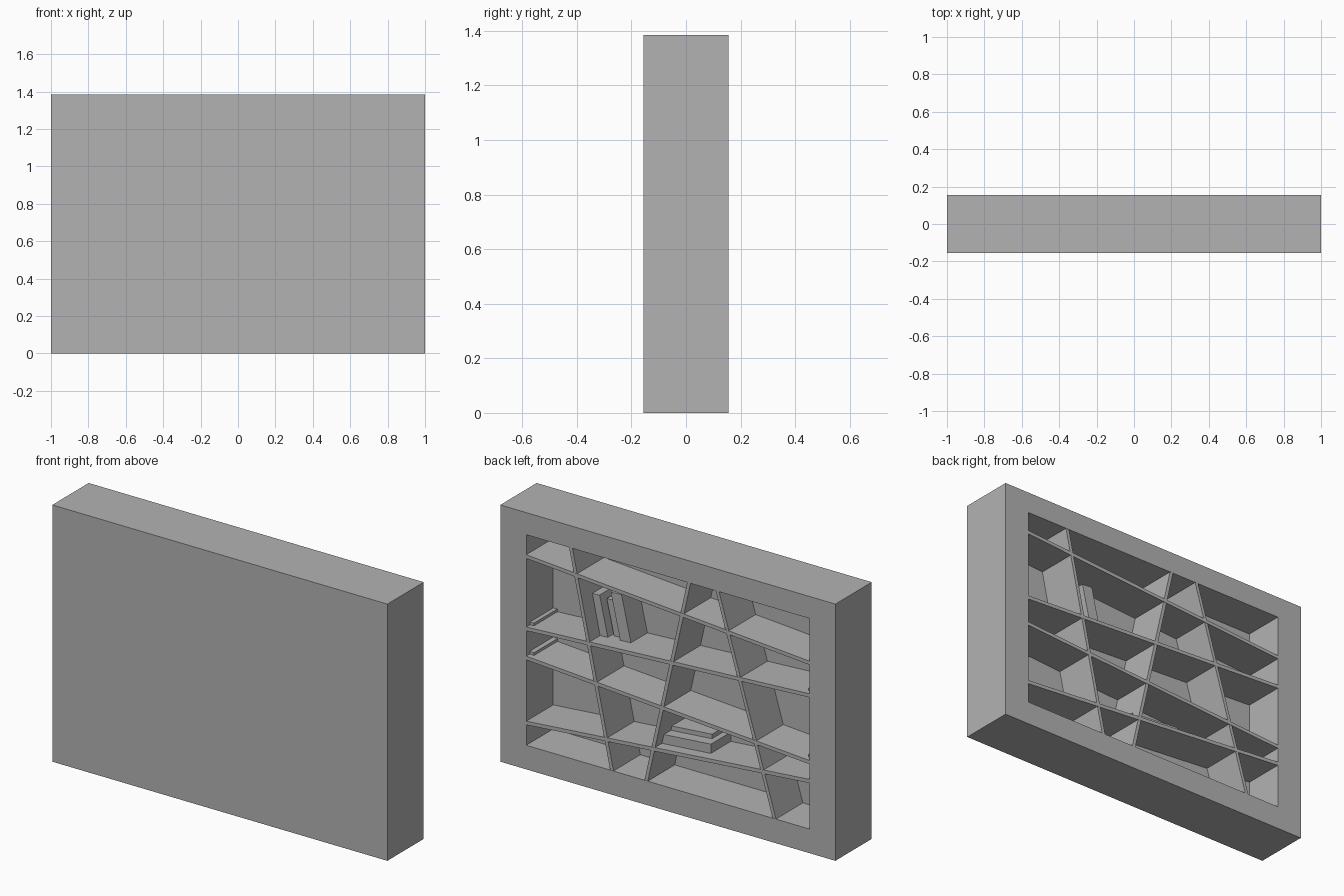
import bpy, bmesh
from mathutils import Vector

if "Cube" in bpy.data.objects:
    bpy.data.objects.remove(bpy.data.objects["Cube"])

grey = bpy.data.materials.new("plain_grey")
grey.use_nodes = True
colour = (0.45, 0.45, 0.45, 1)
grey.diffuse_color = colour
grey.node_tree.nodes["Principled BSDF"].inputs["Base Color"].default_value = colour

HALF_W, HALF_D, HEIGHT = 1.0, 0.155, 1.385
IN_X, IN_LOW, IN_HIGH = 0.845, 0.13, 1.266   # opening
FLOOR_Y = -0.075                             # inner face of the panel
BOARD = 0.02


def finish(name, bm):
    bmesh.ops.recalc_face_normals(bm, faces=bm.faces[:])
    mesh = bpy.data.meshes.new(name)
    bm.to_mesh(mesh)
    bm.free()
    mesh.materials.append(grey)
    obj = bpy.data.objects.new(name, mesh)
    bpy.context.collection.objects.link(obj)


def prism(name, outline, y0, y1):
    """Extrude an (x, z) outline from y0 to y1."""
    bm = bmesh.new()
    face = bm.faces.new([bm.verts.new((x, y0, z)) for x, z in outline])
    new = bmesh.ops.extrude_face_region(bm, geom=[face])["geom"]
    verts = [g for g in new if isinstance(g, bmesh.types.BMVert)]
    bmesh.ops.translate(bm, verts=verts, vec=(0, y1 - y0, 0))
    finish(name, bm)


# Case: a block with a recess in its rear face
bm = bmesh.new()
bmesh.ops.create_cube(bm, size=2)
for v in bm.verts:
    v.co = Vector((v.co.x * HALF_W, v.co.y * HALF_D, (v.co.z + 1) / 2 * HEIGHT))
rear = max(bm.faces, key=lambda f: f.calc_center_median().y)
bmesh.ops.inset_individual(bm, faces=[rear], thickness=0.1)
for v in rear.verts:
    v.co.x = IN_X if v.co.x > 0 else -IN_X
    v.co.z = IN_HIGH if v.co.z > HEIGHT / 2 else IN_LOW
rear = bmesh.ops.extrude_discrete_faces(bm, faces=[rear])["faces"][0]
for v in rear.verts:
    v.co.y = FLOOR_Y
finish("case", bm)

# Tilted shelves: top height at the left and the right wall
shelves = {"top": (1.158, 1.036), "upper": (0.768, 0.86),
           "lower": (0.611, 0.50), "bottom": (0.26, 0.398)}


def shelf_z(name, x):
    left, right = shelves[name]
    return left + (right - left) * (IN_X - x) / (2 * IN_X)


for name, (left, right) in shelves.items():
    prism(name + "_shelf", [(IN_X, left), (-IN_X, right),
                            (-IN_X, right - BOARD), (IN_X, left - BOARD)],
          FLOOR_Y, HALF_D)

# Slanted dividers: x at the top and at the bottom
dividers = {"left": (0.58, 0.335), "middle": (-0.125, 0.13), "right": (-0.295, -0.635)}
for name, (top, low) in dividers.items():
    h = BOARD / 2
    prism(name + "_divider", [(top - h, IN_HIGH), (top + h, IN_HIGH),
                              (low + h, IN_LOW), (low - h, IN_LOW)],
          FLOOR_Y, HALF_D - 0.001)

# Leaning books: left and right base x, height, depth
for i, (a, b, tall, depth) in enumerate([(0.484, 0.421, 0.215, 0.14),
                                         (0.405, 0.365, 0.19, 0.11),
                                         (0.347, 0.283, 0.245, 0.14)]):
    za, zb = shelf_z("upper", a), shelf_z("upper", b)
    lean = tall * 0.23
    prism(f"leaning_book_{i + 1}", [(a, za), (b, zb), (b + lean, zb + tall),
                                    (a + lean, za + tall)],
          FLOOR_Y, FLOOR_Y + depth)


def flat_book(name, shelf, a, b, lift, thick, depth):
    za, zb = shelf_z(shelf, a) + lift, shelf_z(shelf, b) + lift
    prism(name, [(a, za), (b, zb), (b, zb + thick), (a, za + thick)],
          FLOOR_Y, FLOOR_Y + depth)


# Stacked books lying on the bottom shelf
flat_book("stacked_book_low", "bottom", 0.092, -0.215, 0, 0.05, 0.17)
flat_book("stacked_book_high", "bottom", 0.087, -0.18, 0.05, 0.024, 0.11)

# Small ledges where the middle shelves meet the walls
for side, s in (("left", 1), ("right", -1)):
    for shelf in ("upper", "lower"):
        flat_book(f"{side}_{shelf}_ledge", shelf, s * IN_X, s * (IN_X - 0.025),
                  0, 0.015, 0.2)
